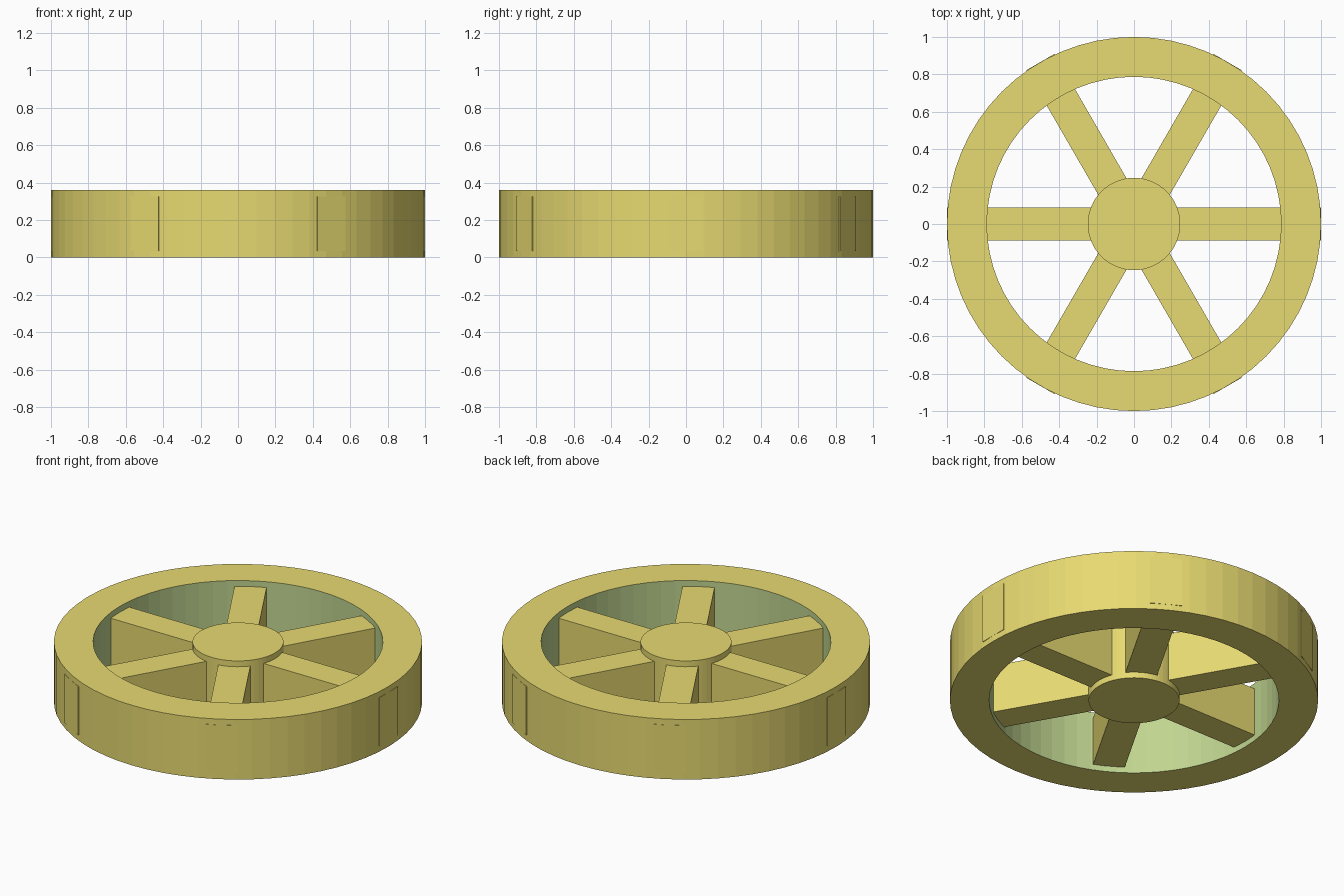
import bpy, bmesh, math

if "Cube" in bpy.data.objects:
    bpy.data.objects.remove(bpy.data.objects["Cube"])

R_OUT, R_IN, R_HUB = 1.0, 0.787, 0.247
HEIGHT = 0.36
SPOKE_W, SPOKE_H = 0.175, 0.29
SEGS = 64


def material(name, color):
    m = bpy.data.materials.new(name)
    m.diffuse_color = color
    m.use_nodes = True
    m.node_tree.nodes["Principled BSDF"].inputs["Base Color"].default_value = m.diffuse_color
    return m


yellow = material("yellow", (0.8, 0.7, 0.165, 1))
green = material("pale_green", (0.53, 0.67, 0.28, 1))


def finish(bm, name, *mats):
    mesh = bpy.data.meshes.new(name)
    bm.to_mesh(mesh)
    bm.free()
    for m in mats:
        mesh.materials.append(m)
    ob = bpy.data.objects.new(name, mesh)
    bpy.context.collection.objects.link(ob)
    return ob


# Rim: square section swept round the axis, inner wall in green
bm = bmesh.new()
section = [(R_OUT, 0), (R_OUT, HEIGHT), (R_IN, HEIGHT), (R_IN, 0)]
rings = []
for i in range(SEGS):
    a = 2 * math.pi * i / SEGS
    rings.append([bm.verts.new((r * math.cos(a), r * math.sin(a), z)) for r, z in section])
for i in range(SEGS):
    p, q = rings[i], rings[(i + 1) % SEGS]
    for j in range(4):
        k = (j + 1) % 4
        f = bm.faces.new((p[j], q[j], q[k], p[k]))
        f.material_index = 1 if j == 2 else 0
bmesh.ops.recalc_face_normals(bm, faces=bm.faces)
finish(bm, "rim", yellow, green)

# Hub
bm = bmesh.new()
bmesh.ops.create_cone(bm, cap_ends=True, segments=SEGS, radius1=R_HUB, radius2=R_HUB, depth=HEIGHT)
finish(bm, "hub", yellow).location.z = HEIGHT / 2

# Three full-width bars make the six spokes
for n in range(3):
    bm = bmesh.new()
    bmesh.ops.create_cube(bm, size=1)
    bmesh.ops.scale(bm, vec=(2 * R_OUT, SPOKE_W, SPOKE_H), verts=bm.verts)
    bar = finish(bm, f"spoke_bar_{n + 1}", yellow)
    bar.location.z = HEIGHT / 2
    bar.rotation_euler.z = n * math.pi / 3
